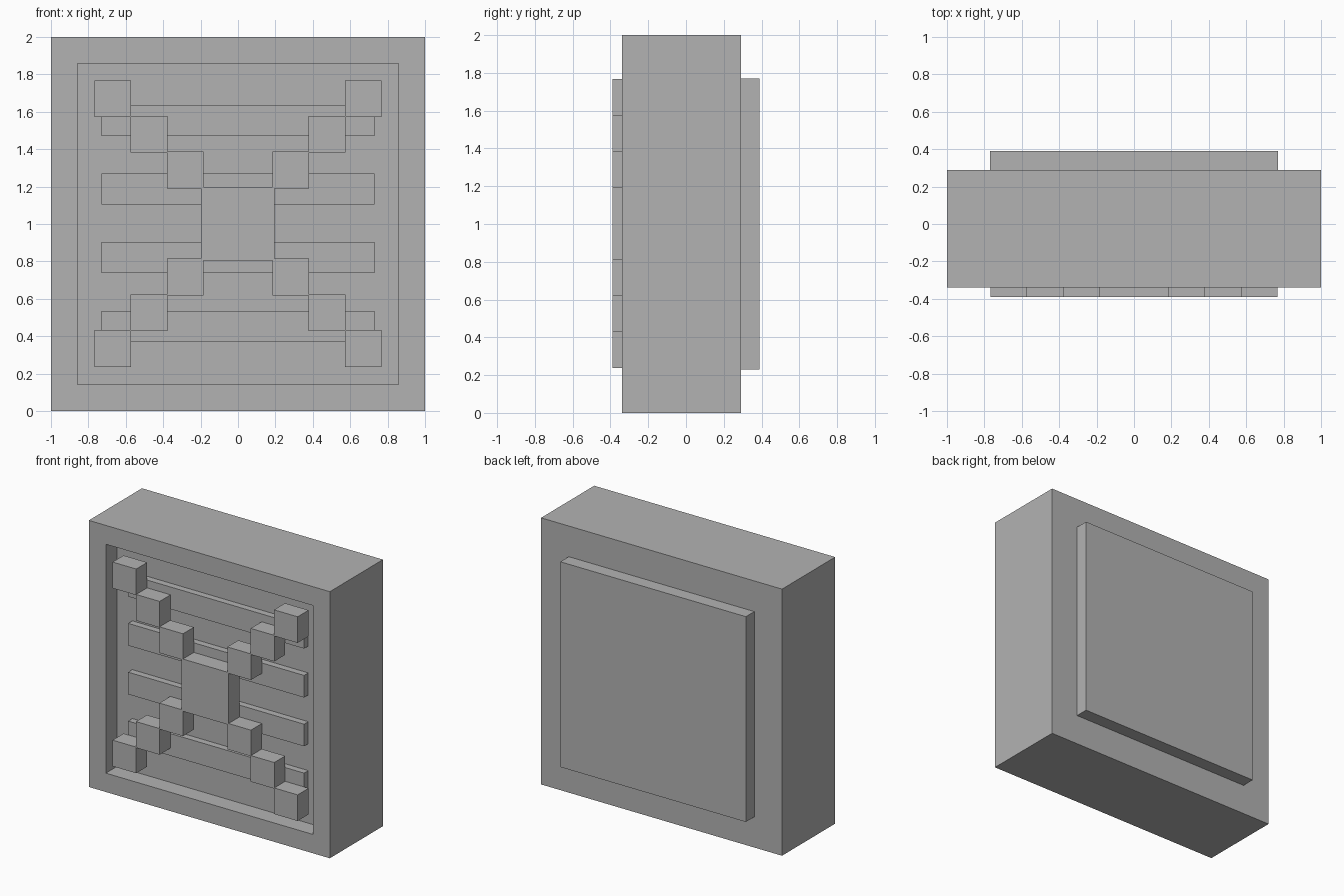
import bpy
import bmesh

if "Cube" in bpy.data.objects:
    bpy.data.objects.remove(bpy.data.objects["Cube"])

# Single flat grey
grey = bpy.data.materials.new("plain grey")
grey.diffuse_color = (0.45, 0.45, 0.45, 1)
grey.use_nodes = True
grey.node_tree.nodes["Principled BSDF"].inputs["Base Color"].default_value = grey.diffuse_color


def finish(name, bm):
    mesh = bpy.data.meshes.new(name)
    bm.to_mesh(mesh)
    bm.free()
    mesh.materials.append(grey)
    obj = bpy.data.objects.new(name, mesh)
    bpy.context.collection.objects.link(obj)
    return obj


def box_mesh(x0, x1, y0, y1, z0, z1):
    bm = bmesh.new()
    bmesh.ops.create_cube(bm, size=1)
    bmesh.ops.scale(bm, vec=(x1 - x0, y1 - y0, z1 - z0), verts=bm.verts)
    bmesh.ops.translate(bm, vec=((x0 + x1) / 2, (y0 + y1) / 2, (z0 + z1) / 2), verts=bm.verts)
    return bm


def box(name, *bounds):
    return finish(name, box_mesh(*bounds))


FRONT, BACK = -0.34, 0.29      # main block faces
FLOOR, SLAT_FACE = -0.21, -0.26  # recess floor, slat fronts
TILE_FACE = -0.39

# Main block with a square recess pushed into its front face
bm = box_mesh(-1, 1, FRONT, BACK, 0, 2)
bm.faces.ensure_lookup_table()
front = min(bm.faces, key=lambda f: f.calc_center_median().y)
bmesh.ops.inset_region(bm, faces=[front], thickness=0.2)
rim = list(front.edges)
front_verts = list(front.verts)
ext = bmesh.ops.extrude_discrete_faces(bm, faces=[front])
bmesh.ops.translate(bm, vec=(0, FLOOR - FRONT, 0), verts=ext["faces"][0].verts)
bmesh.ops.recalc_face_normals(bm, faces=bm.faces)
finish("main_block", bm)

# Raised plate on the back
box("back_plate", -0.77, 0.77, BACK, 0.39, 0.23, 1.77)

# Four horizontal slats on the recess floor
for i, z in enumerate((0.37, 0.737, 1.103, 1.47)):
    box(f"slat_{i + 1}", -0.73, 0.73, SLAT_FACE, FLOOR, z, z + 0.166)

# Central square of the cross
box("cross_centre", -0.197, 0.195, TILE_FACE, SLAT_FACE, 0.805, 1.197)

# Stepped square tiles forming the four diagonal arms
half = 0.098
for sx, side in ((-1, "left"), (1, "right")):
    for sz, level in ((-1, "lower"), (1, "upper")):
        for i in range(3):
            x = sx * (0.282 + 0.194 * i)
            z = 1.0025 + sz * (0.286 + 0.191 * i)
            box(f"cross_tile_{level}_{side}_{i + 1}", x - half, x + half,
                TILE_FACE, SLAT_FACE, z - half, z + half)
